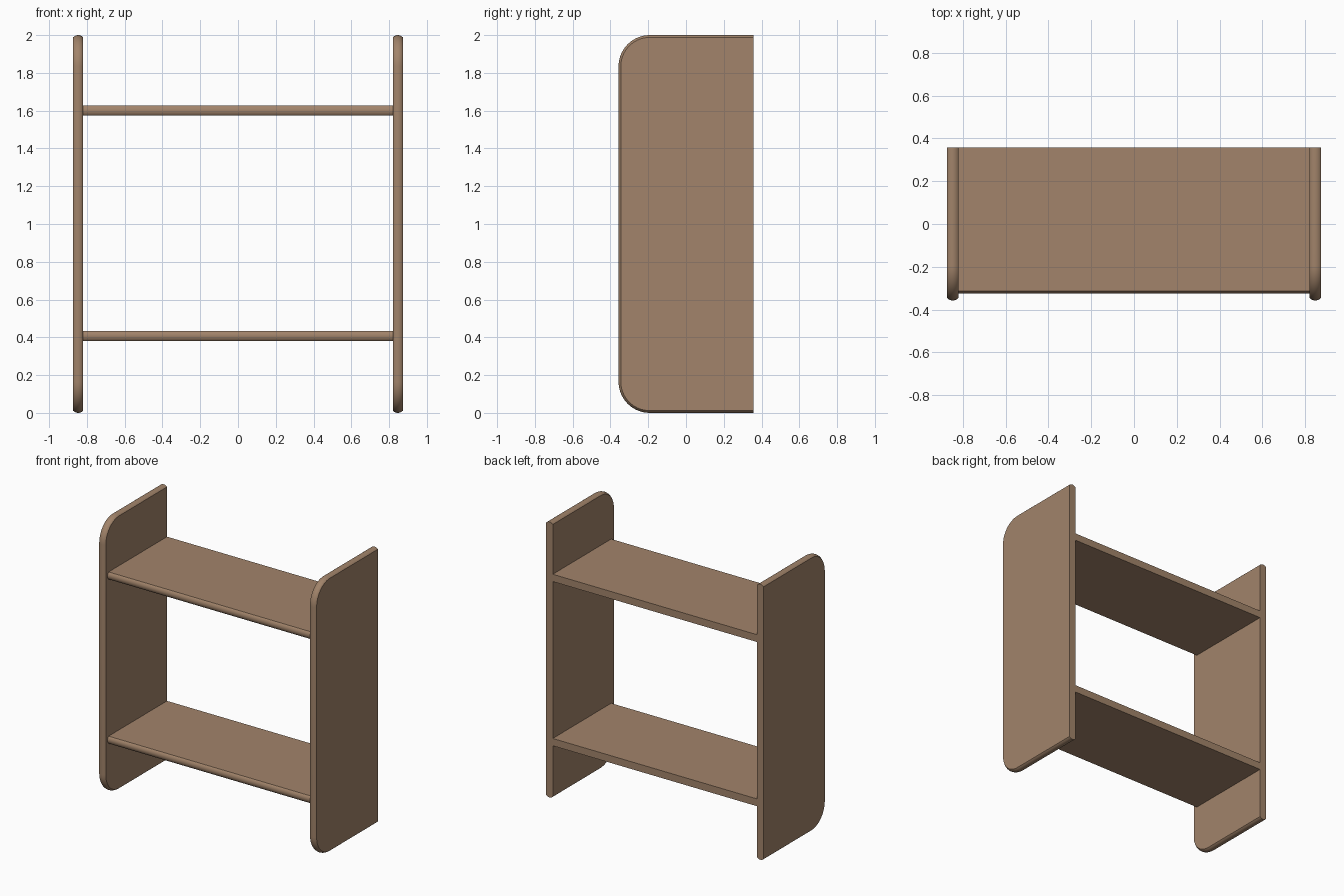
import bpy, bmesh, math

if "Cube" in bpy.data.objects:
    bpy.data.objects.remove(bpy.data.objects["Cube"])

wood = bpy.data.materials.new("warm_brown_wood")
wood.diffuse_color = (0.36, 0.23, 0.145, 1.0)
wood.use_nodes = True
wood.node_tree.nodes["Principled BSDF"].inputs["Base Color"].default_value = wood.diffuse_color

THICK = 0.053      # board thickness
BULGE = 0.012      # depth of the rounded edge
BACK = 0.357
STEPS = 10


def edge_samples():
    """Offsets across the board thickness with the inset of the rounded edge."""
    h = THICK / 2
    r = (h * h + BULGE * BULGE) / (2 * BULGE)
    a = math.asin(h / r)
    for i in range(STEPS + 1):
        t = -a + 2 * a * i / STEPS
        yield r * math.sin(t), r - r * math.cos(t)


def loft(name, rings):
    """Skin closed rings of points and cap both ends."""
    bm = bmesh.new()
    loops = [[bm.verts.new(p) for p in ring] for ring in rings]
    for a, b in zip(loops, loops[1:]):
        for i in range(len(a)):
            j = (i + 1) % len(a)
            bm.faces.new((a[i], a[j], b[j], b[i]))
    bm.faces.new(loops[0])
    bm.faces.new(loops[-1])
    bmesh.ops.recalc_face_normals(bm, faces=bm.faces)
    mesh = bpy.data.meshes.new(name)
    bm.to_mesh(mesh)
    bm.free()
    mesh.materials.append(wood)
    obj = bpy.data.objects.new(name, mesh)
    bpy.context.collection.objects.link(obj)
    bpy.ops.object.select_all(action='DESELECT')
    obj.select_set(True)
    bpy.context.view_layer.objects.active = obj
    bpy.ops.object.shade_smooth_by_angle(angle=math.radians(30))
    return obj


def panel_outline(x, d, radius=0.165, seg=14):
    """Side board outline: square at the back, rounded front corners, inset by d."""
    pts = [(x, BACK, d)]
    cy = -BACK + radius
    for cz, start in ((radius, 270), (2 - radius, 180)):
        for i in range(seg + 1):
            a = math.radians(start - 90 * i / seg)
            pts.append((x, cy + (radius - d) * math.cos(a), cz + (radius - d) * math.sin(a)))
    pts.append((x, BACK, 2 - d))
    return pts


# Side panels
for name, cx in (("left_side_panel", -0.8465), ("right_side_panel", 0.8465)):
    loft(name, [panel_outline(cx + o, d) for o, d in edge_samples()])

# Shelves with a rounded front edge
for name, z in (("lower_shelf", 0.408), ("upper_shelf", 1.6)):
    section = [(BACK, z - THICK / 2)]
    section += [(-0.325 + d, z + o) for o, d in edge_samples()]
    section.append((BACK, z + THICK / 2))
    loft(name, [[(x, y, zz) for y, zz in section] for x in (-0.82, 0.82)])
